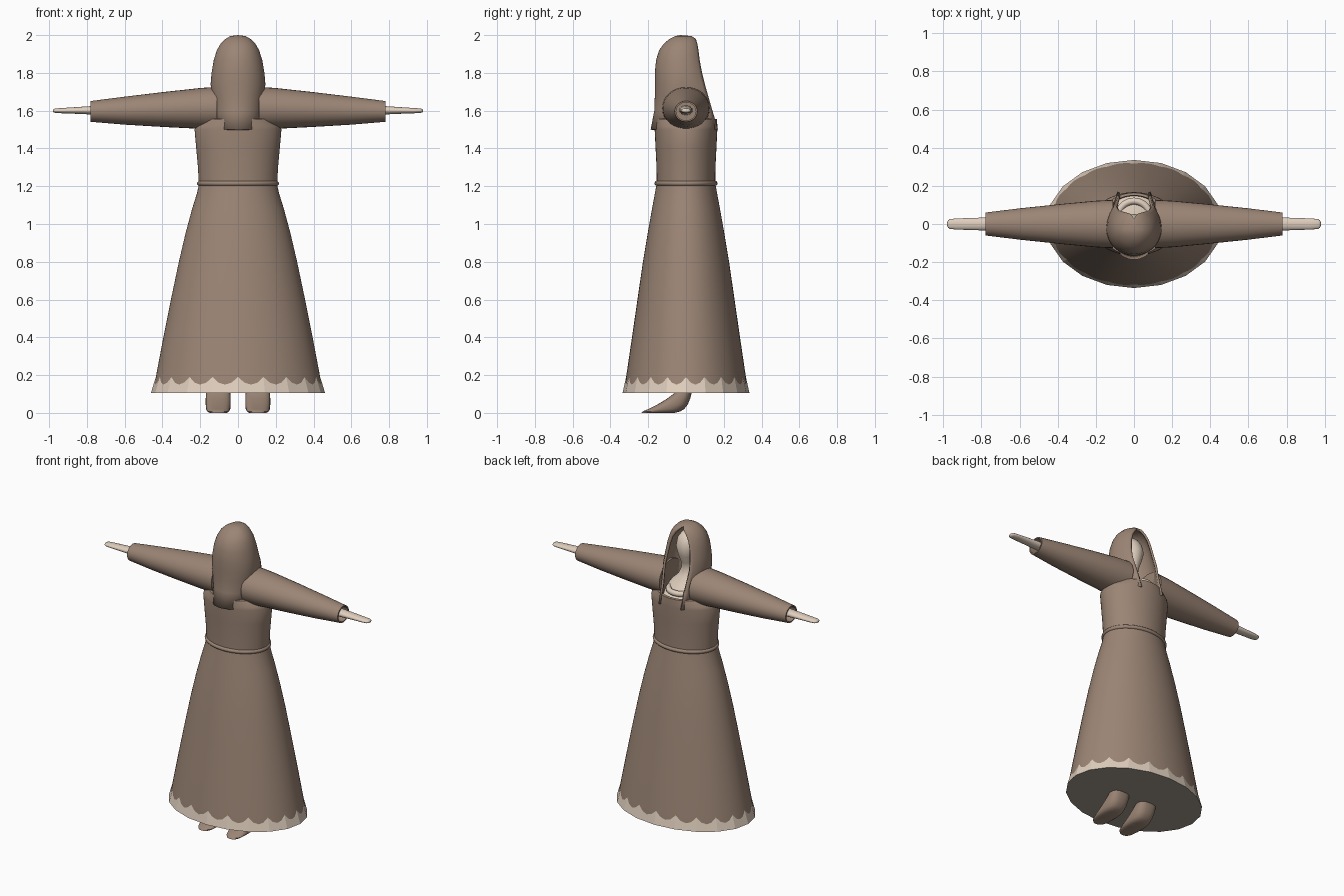
import bpy, bmesh, math
from math import sin, cos, pi, radians


def material(name, rgb):
    m = bpy.data.materials.new(name)
    m.diffuse_color = (*rgb, 1)
    return m


BROWN = material("brown cloth", (0.33, 0.235, 0.178))
PALE = material("pale cream", (0.74, 0.62, 0.51))
GREY = material("warm grey lining", (0.36, 0.32, 0.27))


def loft(name, rings, mat, closed=True, caps=True, smooth=35):
    """Skin a list of equally long point rings."""
    bm = bmesh.new()
    vs = [[bm.verts.new(p) for p in r] for r in rings]
    n = len(rings[0])
    for a, b in zip(vs, vs[1:]):
        for i in range(n if closed else n - 1):
            j = (i + 1) % n
            bm.faces.new((a[i], a[j], b[j], b[i]))
    if caps:
        bm.faces.new(vs[0])
        bm.faces.new(vs[-1])
    bmesh.ops.remove_doubles(bm, verts=bm.verts, dist=1e-5)
    bmesh.ops.recalc_face_normals(bm, faces=bm.faces)
    me = bpy.data.meshes.new(name)
    bm.to_mesh(me)
    bm.free()
    me.materials.append(mat)
    if smooth:
        me.shade_smooth()
        me.set_sharp_from_angle(angle=radians(smooth))
    ob = bpy.data.objects.new(name, me)
    bpy.context.collection.objects.link(ob)
    return ob


def flat_ring(z, rx, ry, n=64, x=0, y=0):
    return [(x + rx * cos(2 * pi * i / n), y + ry * sin(2 * pi * i / n), z)
            for i in range(n)]


def side_ring(x, ry, rz, z, n=32):
    return [(x, ry * cos(2 * pi * i / n), z + rz * sin(2 * pi * i / n))
            for i in range(n)]


def ring_band(name, z, rx, ry, r, mat, y=0):
    """Elliptical torus."""
    rings = [flat_ring(z + r * sin(t), rx + r * cos(t), ry + r * cos(t), y=y)
             for t in [2 * pi * k / 12 for k in range(13)]]
    return loft(name, rings, mat, caps=False)


# Skirt
skirt = [(0.108, 0.449, 0.326), (0.15, 0.442, 0.322), (0.19, 0.435, 0.317),
         (0.4, 0.395, 0.286), (0.6, 0.355, 0.257), (0.8, 0.313, 0.228),
         (0.95, 0.278, 0.203), (1.08, 0.243, 0.18), (1.16, 0.218, 0.165),
         (1.21, 0.207, 0.156)]
loft("skirt", [flat_ring(*s, n=80) for s in skirt], BROWN)

# Faceted hem whose corners poke through the skirt
hem = loft("hem_trim", [flat_ring(0.105, 0.461, 0.336, 20),
                        flat_ring(0.15, 0.4475, 0.326, 20),
                        flat_ring(0.19, 0.435, 0.317, 20),
                        flat_ring(0.24, 0.415, 0.3, 20)], PALE, smooth=0)
hem.data.materials.append(GREY)
for p in hem.data.polygons:
    if p.normal.z < -0.9:
        p.material_index = 1

# Bodice with an open neckline
bodice = loft("bodice", [flat_ring(*s) for s in [
    (1.2, 0.207, 0.155), (1.3, 0.212, 0.156), (1.4, 0.221, 0.161),
    (1.5, 0.23, 0.166), (1.52, 0.222, 0.166), (1.555, 0.182, 0.164),
    (1.558, 0.165, 0.15), (1.52, 0.16, 0.146)]], BROWN, caps=False)

# Belt
ring_band("belt", 1.215, 0.204, 0.154, 0.013, BROWN)

# Chest, neck and head as one turned form
body = [(1.525, 0.165, 0.15, 0), (1.56, 0.13, 0.11, 0),
        (1.61, 0.1, 0.08, -0.01), (1.65, 0.06, 0.055, -0.02),
        (1.7, 0.042, 0.045, -0.03), (1.74, 0.046, 0.055, -0.03),
        (1.79, 0.063, 0.073, -0.03), (1.84, 0.076, 0.082, -0.03),
        (1.89, 0.07, 0.074, -0.035), (1.925, 0.046, 0.05, -0.035),
        (1.94, 0.012, 0.012, -0.035)]
loft("head_and_chest", [flat_ring(z, a, b, 40, y=y) for z, a, b, y in body],
     PALE, smooth=50)
ring_band("collar", 1.575, 0.085, 0.085, 0.018, PALE, y=0.035)

# Hood shell: z, half width, closed side y, opening edge y, half sweep
HOOD = [(1.50, 0.128, -0.187, 0.17, 138), (1.60, 0.130, -0.168, 0.14, 138),
        (1.68, 0.139, -0.165, 0.117, 138), (1.74, 0.145, -0.165, 0.1, 138),
        (1.80, 0.14, -0.165, 0.085, 140), (1.87, 0.128, -0.158, 0.072, 142),
        (1.92, 0.112, -0.142, 0.066, 146), (1.955, 0.092, -0.117, 0.06, 154),
        (1.98, 0.066, -0.087, 0.052, 165), (1.995, 0.04, -0.057, 0.03, 180),
        (2.0, 0, -0.03, -0.03, 180)]
YC = -0.03
rings = []
for z, w, yf, ye, deg in HOOD:
    row = []
    for i in range(41):
        t = radians(deg) * (i / 20 - 1)
        c = cos(t)
        y = YC - c * (YC - yf) if c > 0 else YC + (ye - YC) * c / cos(radians(deg))
        row.append((w * sin(t) if abs(t) < pi - 1e-6 else 0.0, y, z))
    rings.append(row)
hood = loft("hood", rings, BROWN, closed=False, caps=False, smooth=60)
mod = hood.modifiers.new("thickness", 'SOLIDIFY')
mod.thickness = 0.014
mod.offset = -1

# Sleeves, hands and feet on both sides
for s, side in ((-1, "left"), (1, "right")):
    sleeve = [(0.11, 0.126, 0.113, 1.613), (0.2, 0.122, 0.108, 1.612),
              (0.4, 0.103, 0.092, 1.606), (0.6, 0.082, 0.074, 1.6),
              (0.78, 0.06, 0.055, 1.596), (0.78, 0.052, 0.047, 1.596),
              (0.70, 0.052, 0.047, 1.596)]
    loft(side + "_sleeve", [side_ring(s * x, a, b, z) for x, a, b, z in sleeve],
         BROWN)

    hand = [(0.68, 0.036, 0.026, 1.602), (0.78, 0.034, 0.022, 1.602),
            (0.87, 0.031, 0.017, 1.601), (0.93, 0.029, 0.014, 1.6),
            (0.965, 0.026, 0.012, 1.6), (0.976, 0.019, 0.009, 1.6),
            (0.98, 0.008, 0.004, 1.6)]
    loft(side + "_hand", [side_ring(s * x, a, b, z, 24) for x, a, b, z in hand],
         PALE, smooth=60)

    # Foot: z, toe y, heel y, half width
    rings = []
    for z, toe, heel, w in [(0.14, -0.035, 0.036, 0.06), (0.105, -0.06, 0.03, 0.064),
                            (0.075, -0.1, 0.022, 0.066), (0.045, -0.15, 0.01, 0.066),
                            (0.02, -0.2, -0.01, 0.064), (0.008, -0.23, -0.03, 0.058),
                            (0.0, -0.235, -0.06, 0.046)]:
        yc, h = (toe + heel) / 2, (heel - toe) / 2
        row = []
        for i in range(32):
            c, d = cos(2 * pi * i / 32), sin(2 * pi * i / 32)
            row.append((s * 0.105 + w * math.copysign(abs(c) ** 0.75, c),
                        yc + h * math.copysign(abs(d) ** 0.75, d), z))
        rings.append(row)
    loft(side + "_foot", rings, BROWN, smooth=50)
